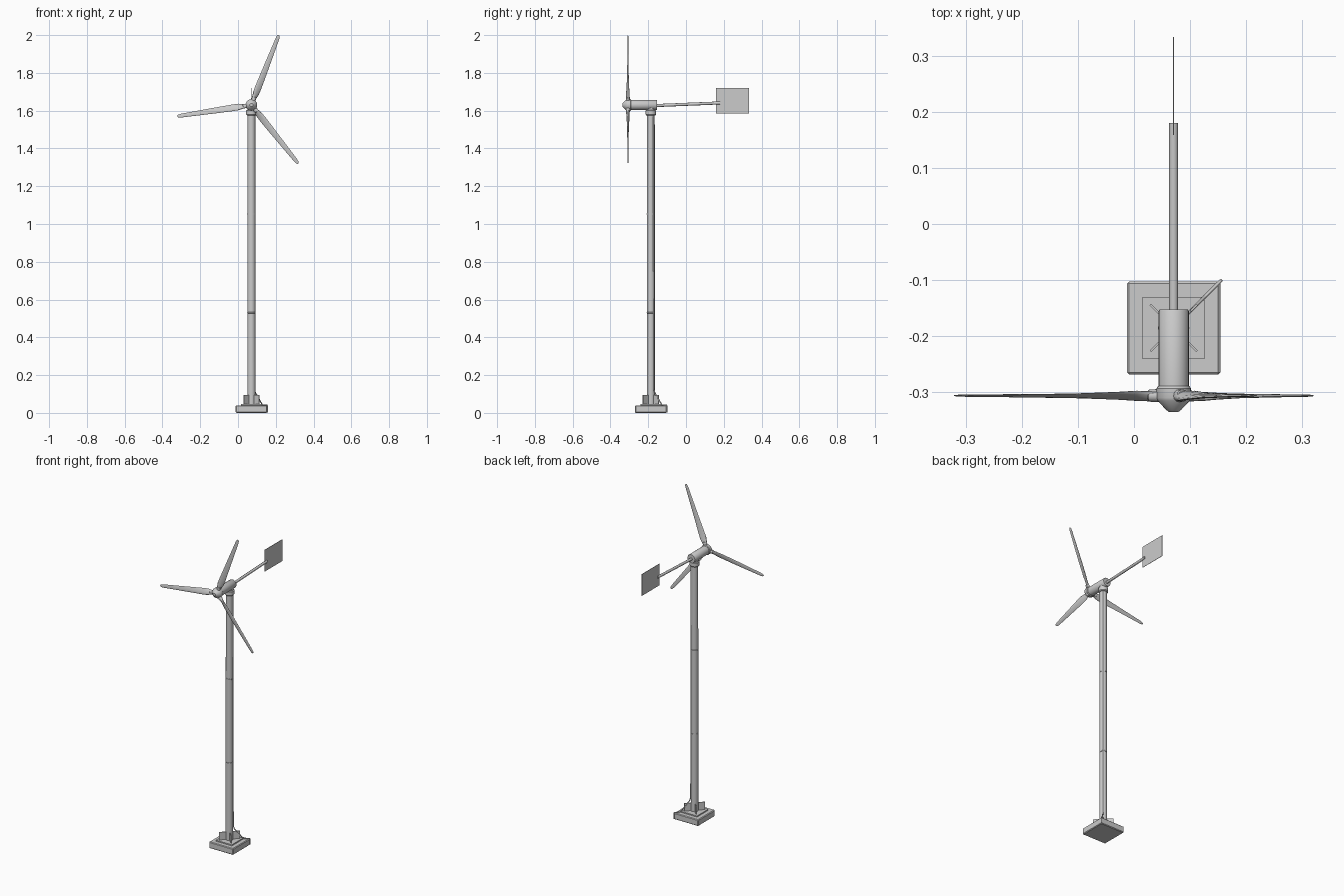
import bpy, bmesh, math
from mathutils import Vector, Matrix

if "Cube" in bpy.data.objects:
    bpy.data.objects.remove(bpy.data.objects["Cube"])

CX, CY = 0.071, -0.186      # tower axis
HZ = 1.63                   # rotor and nacelle height
HUB = Vector((CX, -0.307, HZ))


def finish(name, bm, smooth=True):
    bmesh.ops.recalc_face_normals(bm, faces=bm.faces)
    me = bpy.data.meshes.new(name)
    bm.to_mesh(me)
    bm.free()
    ob = bpy.data.objects.new(name, me)
    bpy.context.collection.objects.link(ob)
    if smooth:
        bpy.ops.object.select_all(action='DESELECT')
        ob.select_set(True)
        bpy.context.view_layer.objects.active = ob
        bpy.ops.object.shade_smooth_by_angle(angle=math.radians(35))
    return ob


def skin(bm, rings):
    loops = [[bm.verts.new(p) for p in r] for r in rings]
    n = len(loops[0])
    for a, b in zip(loops, loops[1:]):
        for i in range(n):
            j = (i + 1) % n
            bm.faces.new((a[i], a[j], b[j], b[i]))
    bm.faces.new(loops[0])
    bm.faces.new(loops[-1])


def lathe(name, start, end, profile, n=24):
    """Revolve (distance, radius) pairs around the line start-end."""
    start, end = Vector(start), Vector(end)
    d = (end - start).normalized()
    q = d.to_track_quat('Z', 'Y')
    bm = bmesh.new()
    skin(bm, [[start + d * t + q @ Vector((r * math.cos(k * math.tau / n),
               r * math.sin(k * math.tau / n), 0)) for k in range(n)] for t, r in profile])
    return finish(name, bm)


def box(name, centre, size, rot=0.0, bevel=0.0):
    bm = bmesh.new()
    bmesh.ops.create_cube(bm, size=1)
    bmesh.ops.scale(bm, vec=size, verts=bm.verts)
    if bevel:
        bmesh.ops.bevel(bm, geom=bm.edges[:], offset=bevel, segments=1, affect='EDGES')
    bmesh.ops.transform(bm, matrix=Matrix.Translation(centre) @ Matrix.Rotation(rot, 4, 'Z'),
                        verts=bm.verts)
    return finish(name, bm, False)


# Foundation slab, base plate and diagonal gussets
box("foundation_slab", (CX, CY, 0.02), (0.167, 0.167, 0.04), bevel=0.004)
box("base_plate", (CX, CY, 0.0425), (0.111, 0.111, 0.009))
for k in range(4):
    a = math.radians(45 + 90 * k)
    box(f"gusset_{k + 1}", (CX + 0.038 * math.cos(a), CY + 0.038 * math.sin(a), 0.07),
        (0.042, 0.004, 0.05), a)

# Tower in three sections with seam grooves
prof = [(0.0, 0.0215)]
for z in (0.49, 1.013):
    prof += [(z - 0.003, 0.021), (z - 0.002, 0.0225), (z + 0.002, 0.0225), (z + 0.003, 0.021)]
prof += [(1.55, 0.0205)]
lathe("tower", (CX, CY, 0.04), (CX, CY, 1.6), prof)

# Yaw bearing under the nacelle
lathe("yaw_bearing", (CX, CY, 1.575), (CX, CY, 1.62),
      [(0, 0.024), (0.005, 0.028), (0.026, 0.028), (0.029, 0.022), (0.045, 0.022)])

# Nacelle body
lathe("nacelle", (CX, -0.298, HZ), (CX, -0.153, HZ),
      [(0, 0.024), (0.004, 0.027), (0.142, 0.027), (0.145, 0.025)])

# Hub with nose cone
lathe("rotor_hub", (CX, -0.336, HZ), (CX, -0.29, HZ),
      [(0, 0.009), (0.004, 0.014), (0.02, 0.029), (0.025, 0.031), (0.042, 0.031), (0.046, 0.028)])

# Tail boom and vane
lathe("tail_boom", (CX, -0.16, 1.627), (CX, 0.181, 1.641), [(0, 0.008), (0.341, 0.008)], 16)
box("tail_vane", (CX, 0.247, 1.652), (0.002, 0.175, 0.135))

# Blades: twisted, tapered aerofoil sections (radius, chord, thickness, twist)
SECTIONS = [(0.02, 0.022, 0.018, 35), (0.04, 0.026, 0.015, 32), (0.065, 0.037, 0.010, 26),
            (0.10, 0.037, 0.008, 19), (0.18, 0.032, 0.006, 11), (0.28, 0.026, 0.005, 6),
            (0.375, 0.020, 0.004, 3), (0.39, 0.016, 0.003, 3), (0.397, 0.007, 0.002, 3)]
for k in range(3):
    turn = Matrix.Rotation(-math.radians(68.6 + 120 * k), 3, 'Y')
    rings = []
    for r, chord, thick, twist in SECTIONS:
        tw = Matrix.Rotation(math.radians(twist), 3, 'X')
        ring = []
        for i in range(14):
            a = i * math.tau / 14
            c = math.cos(a)
            t = math.sin(a) * (1 + 0.35 * c)
            ring.append(HUB + turn @ (Vector((r, 0, 0)) +
                        tw @ Vector((0, t * thick / 2, c * chord / 2))))
        rings.append(ring)
    bm = bmesh.new()
    skin(bm, rings)
    finish(f"blade_{k + 1}", bm)
    d = turn @ Vector((1, 0, 0))
    lathe(f"blade_cuff_{k + 1}", HUB + d * 0.01, HUB + d * 0.05,
          [(0, 0.012), (0.034, 0.011), (0.036, 0.009)], 12)

# Power cable down the tower and over the slab corner
s = math.sqrt(0.5)
path = [(0.020, 1.57), (0.022, 0.13), (0.028, 0.11), (0.076, 0.05), (0.082, 0.042),
        (0.117, 0.0415), (0.1195, 0.036), (0.1195, 0.003)]
cu = bpy.data.curves.new("power_cable", 'CURVE')
cu.dimensions = '3D'
cu.bevel_depth = 0.003
cu.bevel_resolution = 2
cu.use_fill_caps = True
sp = cu.splines.new('POLY')
sp.points.add(len(path) - 1)
for p, (r, z) in zip(sp.points, path):
    p.co = (CX + r * s, CY + r * s, z, 1)
bpy.context.collection.objects.link(bpy.data.objects.new("power_cable", cu))
